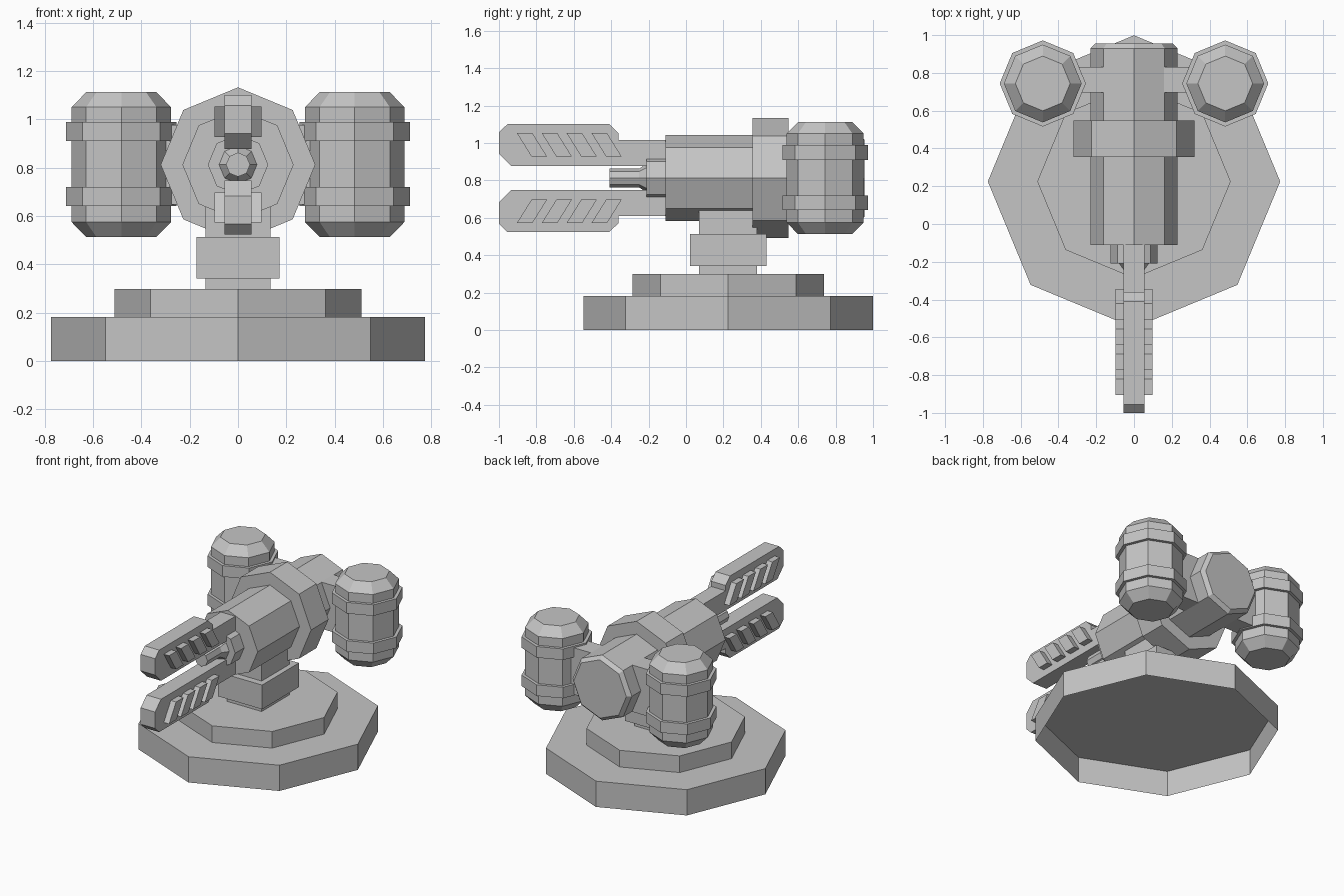
import bpy
import bmesh
from math import pi, cos, sin

cube = bpy.data.objects.get("Cube")
if cube:
    bpy.data.objects.remove(cube, do_unlink=True)

grey = bpy.data.materials.new("plain_grey")
grey.use_nodes = True
grey.diffuse_color = (0.56, 0.56, 0.56, 1)
grey.node_tree.nodes["Principled BSDF"].inputs["Base Color"].default_value = (0.56, 0.56, 0.56, 1)

AXIS_Z = 0.812   # height of the barrel axis
BASE_Y = 0.225   # centre of the pedestal


def finish(name, bm):
    bmesh.ops.recalc_face_normals(bm, faces=bm.faces)
    mesh = bpy.data.meshes.new(name)
    bm.to_mesh(mesh)
    bm.free()
    mesh.materials.append(grey)
    obj = bpy.data.objects.new(name, mesh)
    bpy.context.scene.collection.objects.link(obj)
    return obj


def lathe(name, profile, place, open_start=False):
    """Eight-sided solid from (radius, distance) pairs; place maps u, v, distance to a point."""
    bm = bmesh.new()
    rings = [[bm.verts.new(place(r * cos(i * pi / 4), r * sin(i * pi / 4), d))
              for i in range(8)] for r, d in profile]
    for a, b in zip(rings, rings[1:]):
        for i in range(8):
            j = (i + 1) % 8
            bm.faces.new((a[i], a[j], b[j], b[i]))
    if not open_start:
        bm.faces.new(rings[0])
    bm.faces.new(rings[-1])
    return finish(name, bm)


def upright(name, x, y, profile, open_start=False):
    return lathe(name, profile, lambda u, v, d: (x + u, y + v, d), open_start)


def along_barrel(name, profile):
    return lathe(name, profile, lambda u, v, d: (u, d, AXIS_Z + v))


def plates(name, outlines, half_width):
    """Extrude side outlines of (y, z) points symmetrically across x."""
    bm = bmesh.new()
    for outline in outlines:
        left, right = ([bm.verts.new((x, y, z)) for y, z in outline]
                       for x in (half_width, -half_width))
        bm.faces.new(left)
        bm.faces.new(right)
        for i in range(len(outline)):
            j = (i + 1) % len(outline)
            bm.faces.new((left[i], left[j], right[j], right[i]))
    return finish(name, bm)


def block(name, half_width, y0, y1, z0, z1):
    return plates(name, [[(y0, z0), (y1, z0), (y1, z1), (y0, z1)]], half_width)


# Stepped pedestal, hollow underneath, and swivel neck
upright("pedestal_base", 0, BASE_Y, [(0.774, 0), (0.774, 0.181)], open_start=True)
upright("pedestal_step", 0, BASE_Y, [(0.512, 0.181), (0.512, 0.298)], open_start=True)
block("neck_post", 0.135, 0.07, 0.38, 0.298, 0.66)
block("neck_collar", 0.172, 0.022, 0.43, 0.342, 0.512)

# Main barrel, collar and muzzle
along_barrel("barrel", [(0.23, -0.11), (0.23, 0.93), (0.205, 0.955)])
along_barrel("barrel_collar", [(0.32, 0.355), (0.32, 0.548)])
along_barrel("muzzle_ring", [(0.125, -0.21), (0.125, -0.10)])
along_barrel("nozzle", [(0.05, -0.41), (0.05, -0.25), (0.082, -0.205)])

# Upper and lower prongs with slanted ribs, mirrored about the barrel axis
blade = [(-1, 0.13), (-0.935, 0.065), (-0.36, 0.065), (-0.36, 0.24),
         (-0.41, 0.288), (-0.955, 0.288), (-1, 0.245)]
ribs = [[(y, 0.24), (y + 0.083, 0.24), (y + 0.161, 0.115), (y + 0.078, 0.115)]
        for y in [-0.904 + 0.133 * i for i in range(4)]]
for side, s in (("upper", 1), ("lower", -1)):
    def flip(outline):
        return [(y, AXIS_Z + s * d) for y, d in outline]
    plates(side + "_prong_blade", [flip(blade)], 0.056)
    plates(side + "_prong_ribs", [flip(r) for r in ribs], 0.097)
    block(side + "_prong_arm", 0.056, -0.38, -0.10, AXIS_Z + s * 0.065, AXIS_Z + s * 0.203)

# Side tanks with two bands each, joined by a cross beam
block("tank_beam", 0.45, 0.695, 0.83, 0.648, 0.976)
for side, x in (("left", 0.483), ("right", -0.483)):
    upright(side + "_tank", x, 0.744,
            [(0.145, 0.512), (0.206, 0.575), (0.206, 1.05), (0.145, 1.112)])
    for level, z in (("lower", 0.641), ("upper", 0.91)):
        upright(side + "_tank_" + level + "_band", x, 0.744, [(0.228, z), (0.228, z + 0.078)])
